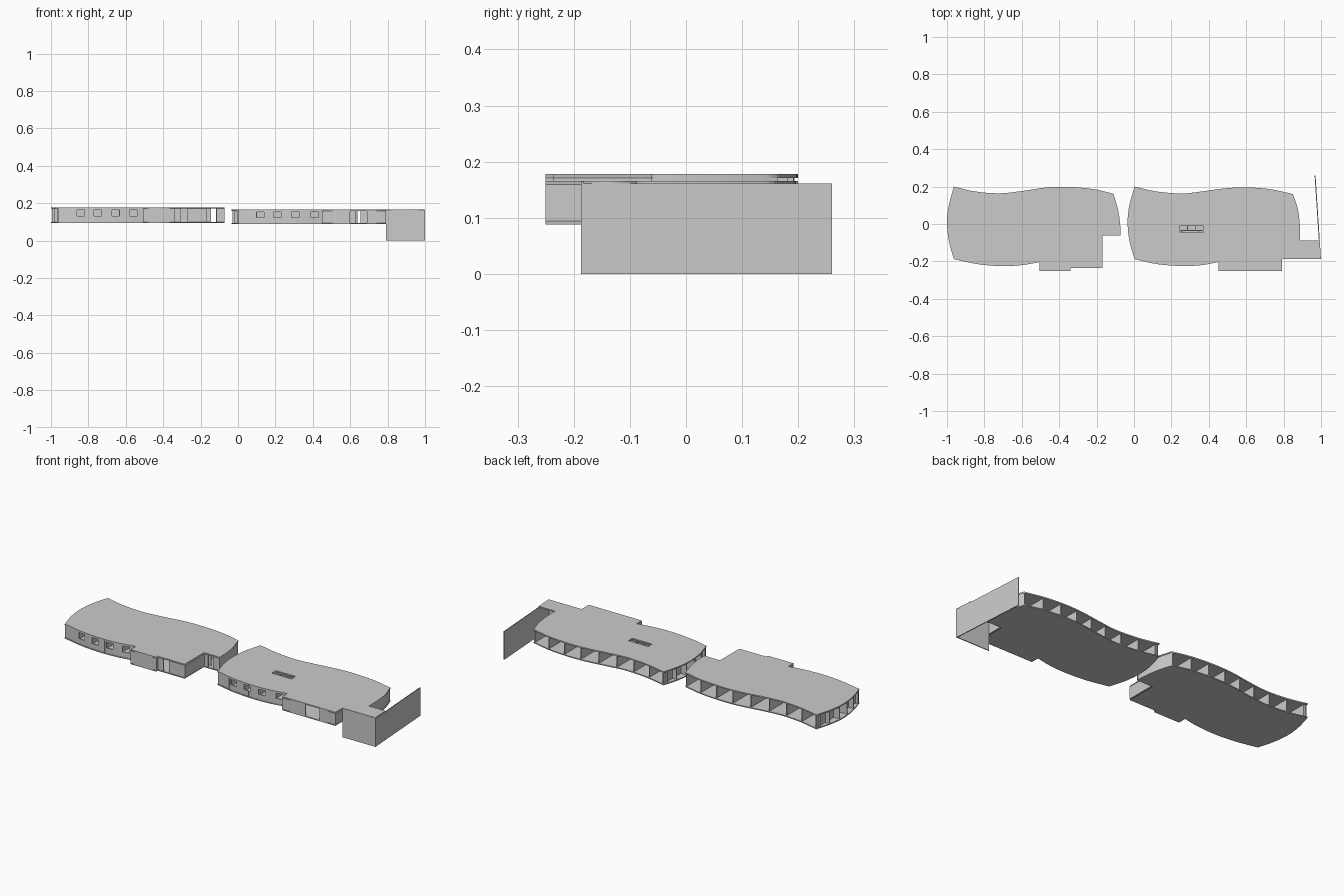
import bpy, bmesh, math
from mathutils import Vector

if "Cube" in bpy.data.objects:
    bpy.data.objects.remove(bpy.data.objects["Cube"])

T = 0.005  # wall thickness


def spline(pts, n=6):
    """Smooth curve through a few 2D points."""
    p = [Vector(q) for q in pts]
    p = [2 * p[0] - p[1]] + p + [2 * p[-1] - p[-2]]
    out = []
    for i in range(1, len(p) - 2):
        a, b, c, d = p[i - 1:i + 3]
        for k in range(n):
            t = k / n
            out.append(0.5 * (2 * b + (c - a) * t + (2 * a - 5 * b + 4 * c - d) * t * t
                              + (3 * b - a - 3 * c + d) * t ** 3))
    return out + [p[-2]]


def y_at(path, x):
    """Height of a left-to-right or right-to-left path at x."""
    s = sorted(path, key=lambda v: v.x)
    for a, b in zip(s, s[1:]):
        if a.x <= x <= b.x and b.x > a.x:
            return a.y + (b.y - a.y) * (x - a.x) / (b.x - a.x)
    return s[0].y if x < s[0].x else s[-1].y


def slab(name, outline, z0, z1, hole=None):
    """Flat plate from a closed outline with an optional hole."""
    cu = bpy.data.curves.new(name, 'CURVE')
    cu.dimensions, cu.fill_mode, cu.extrude = '2D', 'BOTH', (z1 - z0) / 2
    for loop in [outline] + ([hole] if hole else []):
        sp = cu.splines.new('POLY')
        sp.points.add(len(loop) - 1)
        for pt, v in zip(sp.points, loop):
            pt.co = (v[0], v[1], 0, 1)
        sp.use_cyclic_u = True
    tmp = bpy.data.objects.new(name + "_outline", cu)
    bpy.context.collection.objects.link(tmp)
    dg = bpy.context.evaluated_depsgraph_get()
    me = bpy.data.meshes.new_from_object(tmp.evaluated_get(dg))
    bpy.data.objects.remove(tmp)
    ob = bpy.data.objects.new(name, me)
    ob.location.z = (z0 + z1) / 2
    bpy.context.collection.objects.link(ob)


def walls(name, segs):
    """Mesh of thin upright boxes: (p, q, z0, z1)."""
    bm = bmesh.new()
    for p, q, z0, z1 in segs:
        p, q = Vector(p), Vector(q)
        d = q - p
        if d.length < 1e-5:
            continue
        n = Vector((-d.y, d.x)).normalized() * T / 2
        base = [p - n, q - n, q + n, p + n]
        lo = [bm.verts.new((v.x, v.y, z0)) for v in base]
        hi = [bm.verts.new((v.x, v.y, z1)) for v in base]
        bm.faces.new(lo[::-1])
        bm.faces.new(hi)
        for i in range(4):
            j = (i + 1) % 4
            bm.faces.new((lo[i], lo[j], hi[j], hi[i]))
    me = bpy.data.meshes.new(name)
    bm.to_mesh(me)
    bm.free()
    bpy.context.collection.objects.link(bpy.data.objects.new(name, me))


def run(path, z0, z1):
    return [(a, b, z0, z1) for a, b in zip(path, path[1:])]


def wing(name, x0, back, right, block, front, left, z0, z1, windows, door, gap, hole=None):
    outline = back + right[1:] + [Vector(v) for v in block] + front + left[1:-1]
    slab(name + "_floor", outline, z0, z0 + 0.006)
    slab(name + "_roof", outline, z1 - 0.007, z1, hole)
    a, b = z0 + 0.006, z1 - 0.007

    # front wall with square windows
    xs = sorted([v.x for v in front] + [w + s for w in windows for s in (-0.02, 0.02)])
    segs = []
    for u, v in zip(xs, xs[1:]):
        p, q = (u, y_at(front, u) + T), (v, y_at(front, v) + T)
        if any(abs((u + v) / 2 - w) < 0.02 for w in windows):
            segs += [(p, q, a, z0 + 0.036), (p, q, z1 - 0.013, b)]
        else:
            segs.append((p, q, a, b))
    walls(name + "_front_wall", segs)

    # curved end wall and entrance block, with door gaps
    segs = run([v - Vector((T, 0)) for v in right], a, b)
    ring = [right[-1]] + [Vector(v) for v in block] + [front[0]]
    for p, q in zip(ring, ring[1:]):
        cuts = [c for c in door if abs(p.y - q.y) < 0.01 and abs(p.y - c[2]) < 0.02
                and q.x < c[0] and c[1] < p.x]
        off = Vector((0, T / 2)) if abs(p.y - q.y) < 0.01 else Vector((0, 0))
        if cuts:
            c = cuts[0]
            segs += [(p + off, Vector((c[1], p.y)) + off, a, b),
                     (Vector((c[0], p.y)) + off, q + off, a, b)]
        else:
            segs.append((p, q, a, b) if not off.y else (p + off, q + off, a, b))
    walls(name + "_entrance_walls", segs)

    # corridor walls with a see-through gap
    segs = []
    for y in (0.035, -0.035):
        segs += [((x0 + 0.05, y), (gap[0], y), a, b), ((gap[1], y), (right[-1].x - 0.02, y), a, b)]
    walls(name + "_corridor_walls", segs)

    # room partitions open to the back, and front rooms
    segs = []
    xa, xb = back[0].x, back[-1].x
    for i in range(9):
        x = xa + 0.006 + (xb - xa - 0.012) * i / 8
        segs.append(((x, 0.035), (x, y_at(back, x) - T), a, b))
    for i in range(6):
        x = xa + 0.07 + 0.092 * i
        if x < front[0].x:
            segs.append(((x, y_at(front, x) + T), (x, -0.035), a, b))
    walls(name + "_partitions", segs)

    # open left end: recessed wall and fins
    segs = [((x0 + 0.05, y), (x0 + 0.05, y2), a, b) for y, y2 in ((-0.185, -0.035), (0.035, 0.185))]
    for y in (-0.17, -0.11, -0.035, 0.035, 0.11, 0.17):
        s = x0 + 0.037 * (y / 0.195) ** 2 + 0.004
        segs.append(((s, y), (x0 + 0.05, y), a, b))
    walls(name + "_end_fins", segs)


# upper floor wing (left)
wing("upper_wing", -1.0,
     spline([(-0.963, 0.2), (-0.85, 0.174), (-0.72, 0.164), (-0.6, 0.176), (-0.47, 0.195),
             (-0.35, 0.198), (-0.22, 0.187), (-0.11, 0.162)], 4),
     spline([(-0.11, 0.162), (-0.086, 0.08), (-0.074, 0), (-0.072, -0.062)], 4),
     [(-0.172, -0.062), (-0.172, -0.236), (-0.342, -0.236), (-0.342, -0.25), (-0.503, -0.25)],
     spline([(-0.503, -0.203), (-0.6, -0.22), (-0.716, -0.225), (-0.84, -0.214), (-0.963, -0.188)], 4),
     spline([(-0.963, -0.188), (-0.99, -0.09), (-1, 0.01), (-0.99, 0.1), (-0.963, 0.2)], 4),
     0.095, 0.178, [-0.84, -0.75, -0.655, -0.56],
     [(-0.305, -0.27, -0.236), (-0.145, -0.115, -0.062)], (-0.145, -0.115))

# lower floor wing (right)
wing("lower_wing", -0.035,
     spline([(0.003, 0.2), (0.12, 0.174), (0.255, 0.163), (0.37, 0.175), (0.49, 0.191),
             (0.6, 0.196), (0.73, 0.186), (0.85, 0.16)], 4),
     spline([(0.85, 0.16), (0.876, 0.08), (0.886, 0), (0.888, -0.087)], 4),
     [(0.79, -0.087), (0.79, -0.25), (0.455, -0.25)],
     spline([(0.455, -0.203), (0.36, -0.22), (0.255, -0.225), (0.12, -0.214), (0.003, -0.188)], 4),
     spline([(0.003, -0.188), (-0.025, -0.09), (-0.034, 0.01), (-0.025, 0.1), (0.003, 0.2)], 4),
     0.088, 0.166, [0.12, 0.21, 0.305, 0.41],
     [(0.6, 0.69, -0.25)], (0.63, 0.655),
     [(0.245, -0.045), (0.37, -0.045), (0.37, -0.008), (0.245, -0.008)])

# stairwell partitions below the roof opening
walls("stairwell_walls", [((x, -0.035), (x, 0.035), 0.094, 0.159) for x in (0.24, 0.285, 0.33, 0.375)])

# porch roof and tall garden walls at the right end
slab("porch_roof", [(0.79, -0.185), (0.998, -0.185), (0.992, -0.087), (0.79, -0.087)], 0.159, 0.166)
walls("tall_walls", [((0.79, -0.185), (1.0, -0.185), 0, 0.165),
                     ((0.997, -0.185), (0.968, 0.26), 0, 0.161)])
